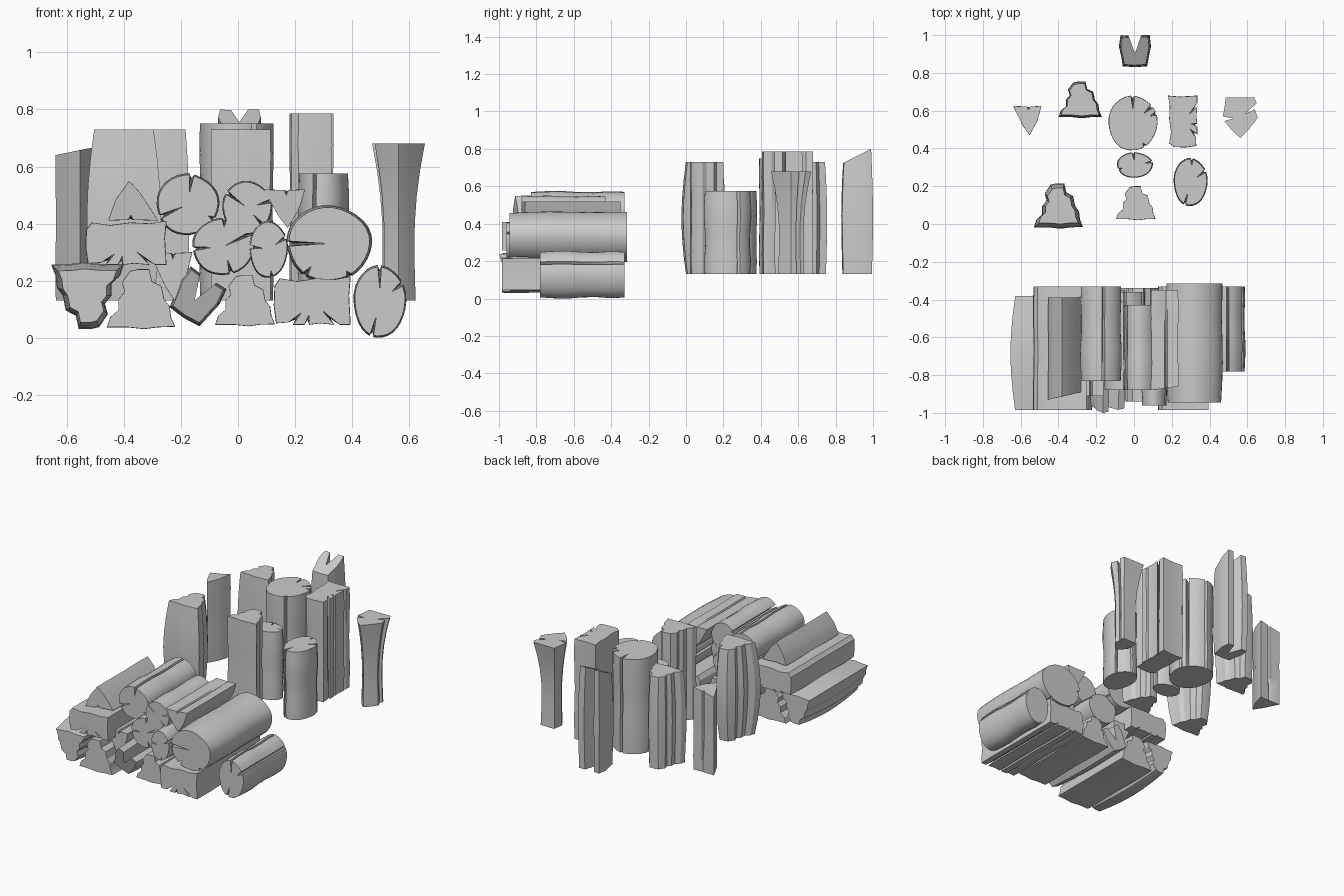
import bpy, bmesh, math, random
from mathutils import Vector

if "Cube" in bpy.data.objects:
    bpy.data.objects.remove(bpy.data.objects["Cube"])
random.seed(4)

# Cross-sections in a unit square; a third number is crack depth toward the middle
TRAP = [(.34, .97), (.45, 1), (.62, 1), (.66, .8), (.8, .72), (.84, .5), (.92, .38), (.94, .2), (1, .04),
        (.75, .03), (.55, 0), (.3, .03), (0, .03), (.05, .2), (.17, .32), (.17, .5), (.26, .62), (.22, .78)]
SLAB = [(0, 1), (.4, .98), (1, 1), (1, .86), (1, .82, .6), (1, .79), (.97, .6), (1, .46), (.99, .43, .4), (1, .4),
        (1, .25), (1, .22, .5), (.95, .19), (.97, .03), (.6, 0), (.2, .01), (.04, .08), (.1, .3), (.04, .55), (.06, .8)]
FORK = [(.12, .03), (.5, 0), (.88, .03), (.93, .3), (1, .65), (.96, 1), (.7, 1), (.6, .7), (.5, .42), (.38, .75),
        (.3, .98), (.05, 1), (0, .65), (.08, .3)]
WEDGE = [(0, 1), (.5, .98), (.56, .98, .25), (.6, .98), (1, 1), (.92, .7), (.84, .45), (.58, 0), (.36, .3), (.15, .7)]
FLARE = [(.08, 1), (.9, 1), (.97, .86), (.85, .75, .6), (.92, .7), (1, .5), (.75, .22), (.5, 0), (.25, .2),
         (.05, .42), (.1, .47, .5), (0, .53), (.05, .75)]


def disc(*cracks):
    """Slightly uneven round section with (angle, depth) radial splits."""
    pts = []
    for i in range(30):
        a = i * 12
        if all(abs((a - c + 180) % 360 - 180) > 7 for c, d in cracks):
            pts.append((a, 0))
    for c, d in cracks:
        pts += [((c - 4) % 360, 0), (c % 360, d), ((c + 4) % 360, 0)]
    out = []
    for a, d in sorted(pts):
        t = math.radians(a)
        r = .5 * (1 + .015 * math.sin(3 * t + 1) + .01 * math.sin(5 * t))
        p = (.5 + r * math.cos(t), .5 + r * math.sin(t))
        out.append(p + (d,) if d else p)
    return out


# Size of the section along the length, cracked end first
STRAIGHT = [.99, 1, .98, .97, .99, 1, .98]
WAVY = [.95, .99, 1, .95, .94, .98, .96]
MILD = [.88, .94, .98, 1, .99, .96, .93]
BULGE = [.8, .9, .97, 1, .97, .9, .79]
WAIST = [1, .82, .69, .62, .6, .62, .65]


def log(name, section, box, ends, sizes=STRAIGHT, lying=False, turn=0, tilt=(0, 0), fade=.15):
    """Loft a section fitted to box (u0, u1, v0, v1) from the cracked end to the plain end."""
    c, s = math.cos(math.radians(turn)), math.sin(math.radians(turn))
    pts = []
    for p in section:
        u, v = p[0] - .5, p[1] - .5
        pts.append((c * u - s * v, s * u + c * v, p[2] if len(p) > 2 else 0))
    lo = [min(p[k] for p in pts) for k in (0, 1)]
    hi = [max(p[k] for p in pts) for k in (0, 1)]
    size = (box[1] - box[0], box[3] - box[2])
    mid = ((box[0] + box[1]) / 2, (box[2] + box[3]) / 2)
    bm = bmesh.new()
    rings = []
    for i, scale in enumerate(sizes):
        t = i / (len(sizes) - 1)
        ring = []
        for u, v, d in pts:
            n = [((w - lo[k]) / (hi[k] - lo[k]) - .5) for k, w in enumerate((u, v))]
            shrink = scale * (1 - d * (1 - t * (1 - fade)))
            a, b = mid[0] + n[0] * size[0] * shrink, mid[1] + n[1] * size[1] * shrink
            w = ends[0] + (ends[1] - ends[0]) * t
            w += (1 - t) ** 4 * (tilt[0] * n[0] + tilt[1] * n[1])
            ring.append(bm.verts.new((a, w, b) if lying else (a, b, w)))
        rings.append(ring)
    n = len(pts)
    for r, q in zip(rings, rings[1:]):
        for j in range(n):
            bm.faces.new((r[j], r[(j + 1) % n], q[(j + 1) % n], q[j]))
    bm.faces.new(rings[0])
    bm.faces.new(rings[-1])
    bmesh.ops.recalc_face_normals(bm, faces=bm.faces)
    # Set the origin at the middle of the log
    centre = Vector((mid[0], sum(ends) / 2, mid[1]) if lying else (mid[0], mid[1], sum(ends) / 2))
    bmesh.ops.translate(bm, verts=bm.verts, vec=-centre)
    me = bpy.data.meshes.new(name)
    bm.to_mesh(me)
    bm.free()
    for f in me.polygons:
        f.use_smooth = True
    me.set_sharp_from_angle(angle=math.radians(24))
    ob = bpy.data.objects.new(name, me)
    ob.location = centre
    bpy.context.collection.objects.link(ob)


# Standing logs
log("standing_forked_split", FORK, (-.08, .09, .83, 1), (.762, .13), MILD, tilt=(0, .075), fade=1)
log("standing_quarter_back", TRAP, (-.40, -.17, .56, .755), (.73, .13), MILD)
log("standing_round_large", disc((90, .5), (38, .45), (20, .25), (300, .15)), (-.135, .125, .39, .68), (.75, .13))
log("standing_slab", SLAB, (.18, .335, .405, .68), (.785, .13), fade=.4)
log("standing_flared_split", FLARE, (.47, .655, .455, .67), (.68, .13), WAIST, fade=.5)
log("standing_wedge", WEDGE, (-.64, -.49, .47, .625), (.655, .13), tilt=(.03, 0))
log("standing_round_small", disc((95, .6), (15, .45), (200, .2)), (-.09, .1, .245, .38), (.575, .13), WAVY)
log("standing_round_medium", disc((28, .6), (85, .3), (250, .5)), (.21, .39, .095, .35), (.575, .13), WAVY)
log("standing_quarter_left", TRAP, (-.53, -.27, -.025, .215), (.73, .13), BULGE)
log("standing_quarter_middle", TRAP, (-.095, .115, .02, .2), (.73, .13), STRAIGHT)

# Bottom row of the pile
log("pile_quarter_left", TRAP, (-.655, -.4, .03, .265), (-.985, -.38), BULGE, True, 180)
log("pile_quarter_second", TRAP, (-.46, -.22, .03, .24), (-.985, -.38), STRAIGHT, True)
log("pile_forked_split", FORK, (-.24, -.04, .04, .25), (-.97, -.35), MILD, True, -32, (0, -.06), 1)
log("pile_quarter_middle", TRAP, (-.08, .13, .04, .22), (-.94, -.34), STRAIGHT, True)
log("pile_slab_low", SLAB, (.125, .395, .045, .215), (-.985, -.33), STRAIGHT, True, -90, fade=.4)
log("pile_round_right", disc((90, .65), (30, .45), (252, .55)), (.405, .59, 0, .255), (-.78, -.33), WAVY, True)

# Middle layer
log("pile_slab_high", SLAB, (-.535, -.25, .255, .41), (-.985, -.33), STRAIGHT, True, -90, fade=.4)
log("pile_wedge_low", WEDGE, (-.31, -.16, .13, .3), (-.91, -.39), STRAIGHT, True)
log("pile_round_middle", disc((28, .95), (88, .3), (185, .6), (285, .5)), (-.16, .06, .22, .42),
    (-.88, -.36), WAVY, True)
log("pile_round_slim", disc((25, .6), (175, .7), (280, .2)), (.04, .175, .21, .41), (-.96, -.51), WAVY, True)
log("pile_round_large", disc((180, .95), (235, .25), (300, .12)), (.17, .47, .195, .465), (-.945, -.315),
    [.94, .98, 1, .99, .97, .98, .99], True)

# Top layer
log("pile_wedge_top", WEDGE, (-.455, -.28, .41, .55), (-.91, -.39), STRAIGHT, True, 180, (.04, 0))
log("pile_round_top", disc((82, .6), (205, .8), (330, .2)), (-.285, -.065, .36, .575), (-.83, -.33), WAVY, True)
log("pile_round_top_small", disc((145, .85), (15, .6), (315, .65)), (-.055, .12, .36, .55), (-.88, -.43), WAVY, True)
log("pile_wedge_right", WEDGE, (.09, .235, .385, .52), (-.87, -.35), STRAIGHT, True, 0, (.02, 0))
